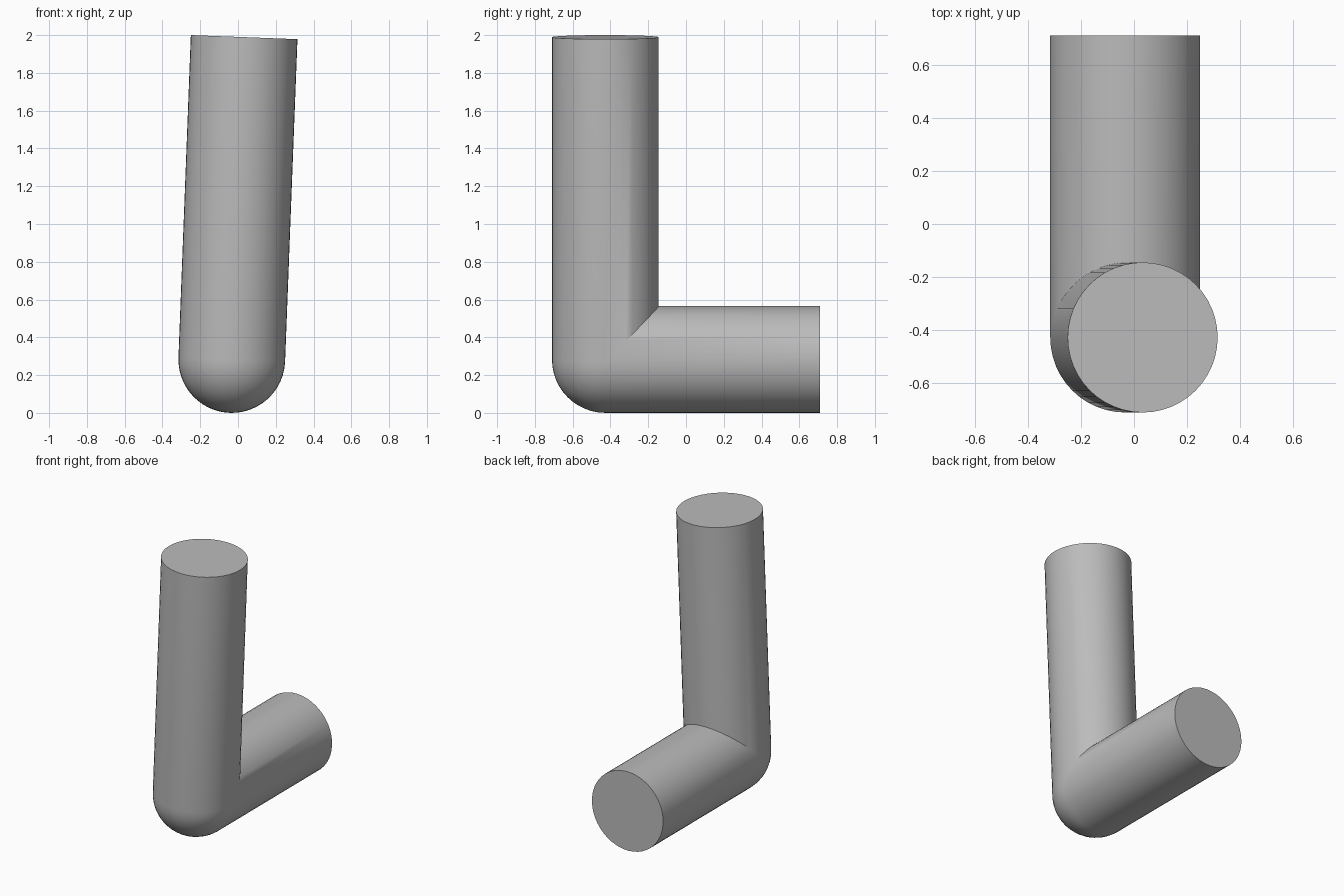
import bpy
import bmesh
from math import sin, cos, pi, radians
from mathutils import Matrix, Vector

if "Cube" in bpy.data.objects:
    bpy.data.objects.remove(bpy.data.objects["Cube"], do_unlink=True)

RADIUS = 0.2825
UPRIGHT = 1.708      # corner centre to the top end
FOOT = 1.137         # corner centre to the back end
CORNER = Vector((-0.033, -0.427, RADIUS))
TILT = radians(2.2)
SEGMENTS = 48
ARC_STEPS = 12

grey = bpy.data.materials.new("plain_grey")
grey.use_nodes = True
colour = (0.5, 0.5, 0.5, 1)
grey.diffuse_color = colour
grey.node_tree.nodes["Principled BSDF"].inputs["Base Color"].default_value = colour


def add_arm(bm, length, swap):
    """Round-ended rod along z, mitred at the corner; swap lays it along y."""
    arc = [i * pi / 2 / ARC_STEPS for i in range(ARC_STEPS + 1)]
    profile = [(RADIUS * sin(a), -RADIUS * cos(a)) for a in arc]
    profile += [(RADIUS, length), (0, length)]
    arm = bmesh.new()
    verts = [arm.verts.new((r, 0, z)) for r, z in profile]
    edges = [arm.edges.new(pair) for pair in zip(verts, verts[1:])]
    bmesh.ops.spin(arm, geom=verts + edges, cent=(0, 0, 0), axis=(0, 0, 1),
                   angle=2 * pi, steps=SEGMENTS)
    bmesh.ops.remove_doubles(arm, verts=arm.verts, dist=0.0001)
    # Mitre plane halfway between the two arms
    bmesh.ops.bisect_plane(arm, geom=arm.verts[:] + arm.edges[:] + arm.faces[:],
                           plane_co=(0, 0, 0), plane_no=(0, 1, -1),
                           clear_outer=True)
    if swap:
        for v in arm.verts:
            v.co = v.co.xzy
    mesh = bpy.data.meshes.new("arm")
    arm.to_mesh(mesh)
    arm.free()
    bm.from_mesh(mesh)
    bpy.data.meshes.remove(mesh)


# Upright and foot arms welded along the mitre
bm = bmesh.new()
add_arm(bm, UPRIGHT, False)
add_arm(bm, FOOT, True)
bmesh.ops.remove_doubles(bm, verts=bm.verts, dist=0.0005)
bmesh.ops.recalc_face_normals(bm, faces=bm.faces)

# Lean the upright sideways and place the corner
bm.transform(Matrix.Translation(CORNER) @ Matrix.Rotation(TILT, 4, "Y"))

mesh = bpy.data.meshes.new("elbow_rod")
bm.to_mesh(mesh)
bm.free()
mesh.materials.append(grey)
rod = bpy.data.objects.new("elbow_rod", mesh)
bpy.context.collection.objects.link(rod)

bpy.ops.object.select_all(action="DESELECT")
rod.select_set(True)
bpy.context.view_layer.objects.active = rod
bpy.ops.object.shade_smooth_by_angle(angle=radians(30))
